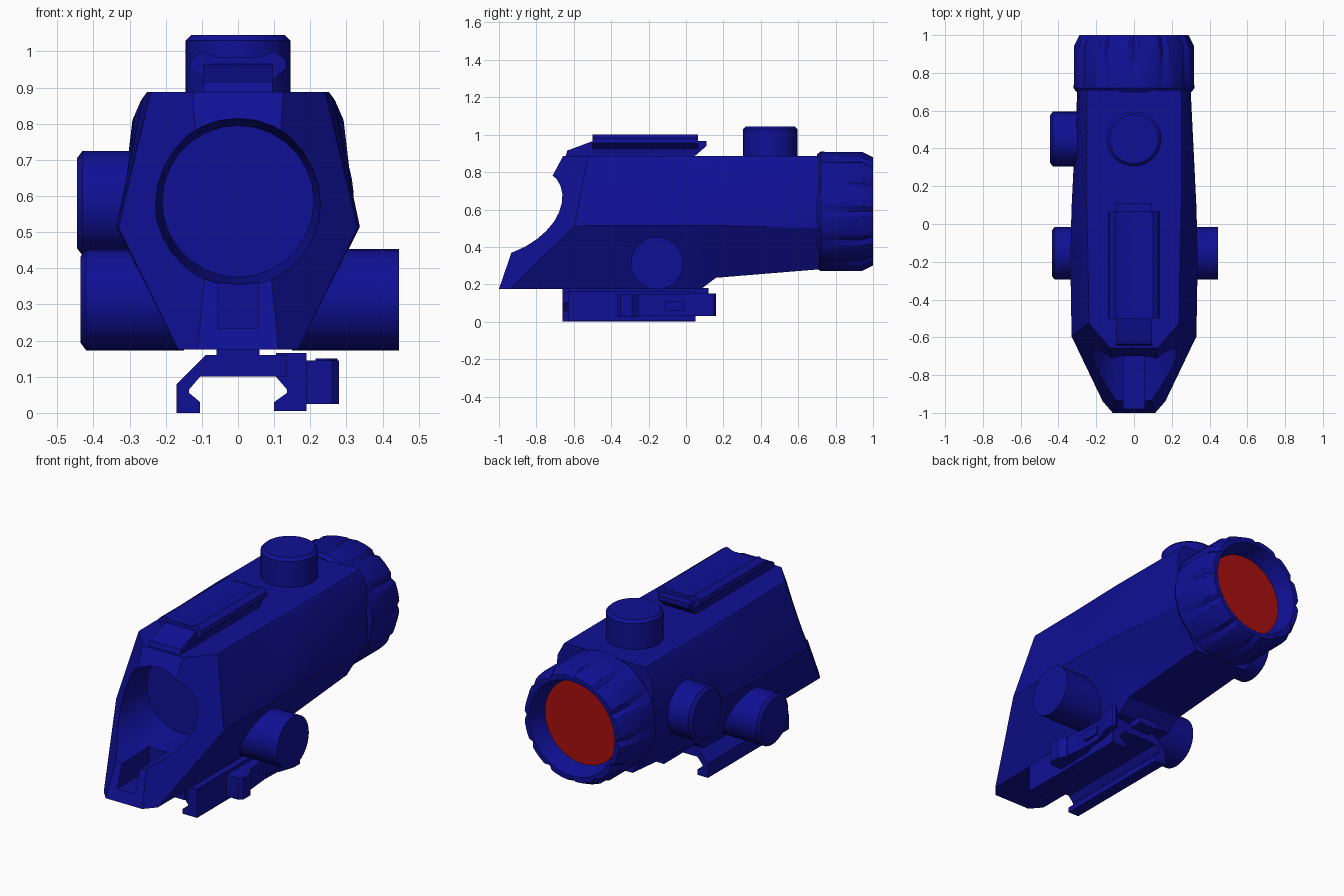
import bpy, bmesh, math
from mathutils import Vector

old = bpy.data.objects.get("Cube")
if old:
    bpy.data.objects.remove(old, do_unlink=True)


def material(name, color):
    m = bpy.data.materials.new(name)
    m.use_nodes = True
    m.diffuse_color = color
    m.node_tree.nodes["Principled BSDF"].inputs["Base Color"].default_value = color
    return m


blue = material("deep blue", (0.005, 0.005, 0.3, 1))
red = material("lens red", (0.4, 0.005, 0.005, 1))


def finish(name, bm, mat=blue):
    bmesh.ops.remove_doubles(bm, verts=bm.verts[:], dist=1e-5)
    bmesh.ops.recalc_face_normals(bm, faces=bm.faces[:])
    me = bpy.data.meshes.new(name)
    bm.to_mesh(me)
    bm.free()
    me.materials.append(mat)
    ob = bpy.data.objects.new(name, me)
    bpy.context.collection.objects.link(ob)
    return ob


def place(a, b, h, axis):
    return Vector({"X": (h, a, b), "Y": (a, h, b), "Z": (a, b, h)}[axis])


def loft(bm, rings):
    """Skin a list of vertex rings and close both ends."""
    rings = [[bm.verts.new(p) for p in ring] for ring in rings]
    for r, s in zip(rings, rings[1:]):
        for i in range(len(r)):
            j = (i + 1) % len(r)
            bm.faces.new((r[i], r[j], s[j], s[i]))
    bm.faces.new(rings[0])
    bm.faces.new(rings[-1])


def prism(name, outline, axis, lo, hi):
    bm = bmesh.new()
    loft(bm, [[place(a, b, h, axis) for a, b in outline] for h in (lo, hi)])
    return finish(name, bm)


def lathe(name, profile, center, axis, seg=32, mat=blue, groove=None):
    """Turn (radius, height) pairs about an axis, optionally fluted."""
    bm = bmesh.new()
    rings = []
    for r, h in profile:
        ring = []
        for i in range(seg):
            t = math.tau * i / seg
            q = r - (groove(i, r, h) if groove else 0)
            ring.append(place(center[0] + q * math.cos(t), center[1] + q * math.sin(t), h, axis))
        rings.append(ring)
    loft(bm, rings)
    return finish(name, bm, mat)


def mirrored(half):
    return half + [(-x, z) for x, z in reversed(half)]


# Housing: lofted cross-sections, sliced into a faceted sloping nose
sections = [
    (-1.1, [(.165, .175), (.322, .51), (.24, .87), (.232, .887)]),
    (-.2, [(.167, .175), (.337, .515), (.25, .87), (.243, .887)]),
    (.08, [(.167, .175), (.331, .515), (.262, .87), (.25, .887)]),
    (.16, [(.17, .235), (.327, .515), (.268, .865), (.252, .887)]),
    (.71, [(.17, .28), (.30, .5), (.292, .81), (.25, .887)]),
]
bm = bmesh.new()
loft(bm, [[Vector((x, y, z)) for x, z in mirrored(half)] for y, half in sections])
chamfer = Vector((.105, -.092, .0425))
cuts = [((0, -1, .175), Vector((0, -.195, .067))),
        ((0, -.933, .37), Vector((0, -.518, .277))),
        ((.165, -.94, .175), chamfer),
        ((-.165, -.94, .175), chamfer * Vector((1, 0, 0)).length)]
cuts[3] = (cuts[3][0], Vector((-chamfer.x, chamfer.y, chamfer.z)))
for co, no in cuts:
    geom = bm.verts[:] + bm.edges[:] + bm.faces[:]
    res = bmesh.ops.bisect_plane(bm, geom=geom, plane_co=co, plane_no=no, clear_outer=True)
    edges = [e for e in res["geom_cut"] if isinstance(e, bmesh.types.BMEdge)]
    bmesh.ops.contextual_create(bm, geom=edges)
bmesh.ops.triangulate(bm, faces=[f for f in bm.faces if len(f.verts) == 4])
body = finish("housing", bm)

# Front objective bore and the slot beneath it
bore = lathe("bore_cutter", [(.24, -1.2), (.23, -.7), (.21, -.5)], (0, .585), "Y", 28)
slot = prism("slot_cutter", [(-.055, .235), (.055, .235), (.055, .45), (-.055, .45)], "Y", -1.2, -.7)
for cutter in (bore, slot):
    cutter.hide_render = True
    mod = body.modifiers.new("cut", "BOOLEAN")
    mod.operation = "DIFFERENCE"
    mod.solver = "EXACT"
    mod.object = cutter
    bpy.context.view_layer.objects.active = body
    bpy.ops.object.modifier_apply(modifier=mod.name)
    bpy.data.objects.remove(cutter, do_unlink=True)


# Rear eyepiece collar with grip flutes, and its lens
def flute(i, r, h):
    return .016 if i % 6 == 0 and r > .27 and h > .73 else 0


lathe("eyepiece_collar",
      [(.1, .69), (.305, .70), (.32, .72), (.32, .74), (.32, .94), (.29, 1.0),
       (.262, 1.0), (.232, .9), (.1, .9)], (0, .59), "Y", 72, groove=flute)
lathe("eyepiece_lens", [(.231, .898), (.231, .905)], (0, .59), "Y", 48, red)

# Adjustment knobs
lathe("top_knob", [(.145, .87), (.145, 1.03), (.13, 1.045)], (0, .45), "Z")
lathe("right_knob", [(.145, -.25), (.145, -.43), (.125, -.445)], (.45, .58), "X")
lathe("lower_right_knob", [(.14, -.15), (.14, -.42), (.12, -.435)], (-.155, .313), "X")
lathe("lower_left_knob", [(.14, .15), (.14, .445)], (-.155, .313), "X")

# Top rail: ramped base and dovetail
prism("rail_base", [(-.645, .88), (-.635, .915), (-.5, .965), (.11, .965), (.11, .94), (.04, .88)],
      "X", -.095, .095)
prism("rail_dovetail", mirrored([(.095, .9), (.1, .925), (.135, .955), (.13, .98), (.1, 1.0), (.06, .985)]),
      "Y", -.5, .065)

# Mount: stem, clamp body, clamping jaw
prism("mount_stem", [(-.06, .14), (.06, .14), (.06, .18), (-.06, .18)], "Y", -.66, .12)
prism("mount_clamp",
      [(-.17, 0), (-.105, 0), (-.105, .03), (-.135, .055), (-.135, .065), (-.105, .1),
       (.105, .1), (.135, .1), (.135, .16), (-.09, .16), (-.17, .08)], "Y", -.66, .05)
prism("mount_jaw",
      [(.1, .005), (.1, .03), (.135, .055), (.135, .065), (.105, .1), (.105, .165),
       (.19, .165), (.19, .005)], "Y", -.63, .05)

# Quick-release lever: hub, arm, finger tip and pivot pin
prism("lever_hub", [(.18, -.37), (.26, -.37), (.28, -.35), (.28, -.29), (.25, -.25), (.18, -.25)],
      "Z", .025, .145)
prism("lever_arm", [(.18, -.26), (.25, -.26), (.235, -.1), (.24, .02), (.215, .02), (.21, -.1), (.18, -.18)],
      "Z", .03, .145)
prism("lever_tip", [(.215, .01), (.245, .01), (.275, .1), (.275, .15), (.26, .16), (.24, .15), (.24, .1)],
      "Z", .03, .15)
prism("lever_pin", [(-.11, .06), (-.01, .06), (-.01, .11), (-.11, .11)], "X", .18, .25)

# Smooth shading with crisp edges
for ob in bpy.context.collection.objects:
    if ob.type == "MESH" and ob.data.materials and ob.data.materials[0] in (blue, red):
        bpy.ops.object.select_all(action="DESELECT")
        ob.select_set(True)
        bpy.context.view_layer.objects.active = ob
        bpy.ops.object.shade_smooth_by_angle(angle=math.radians(30))
